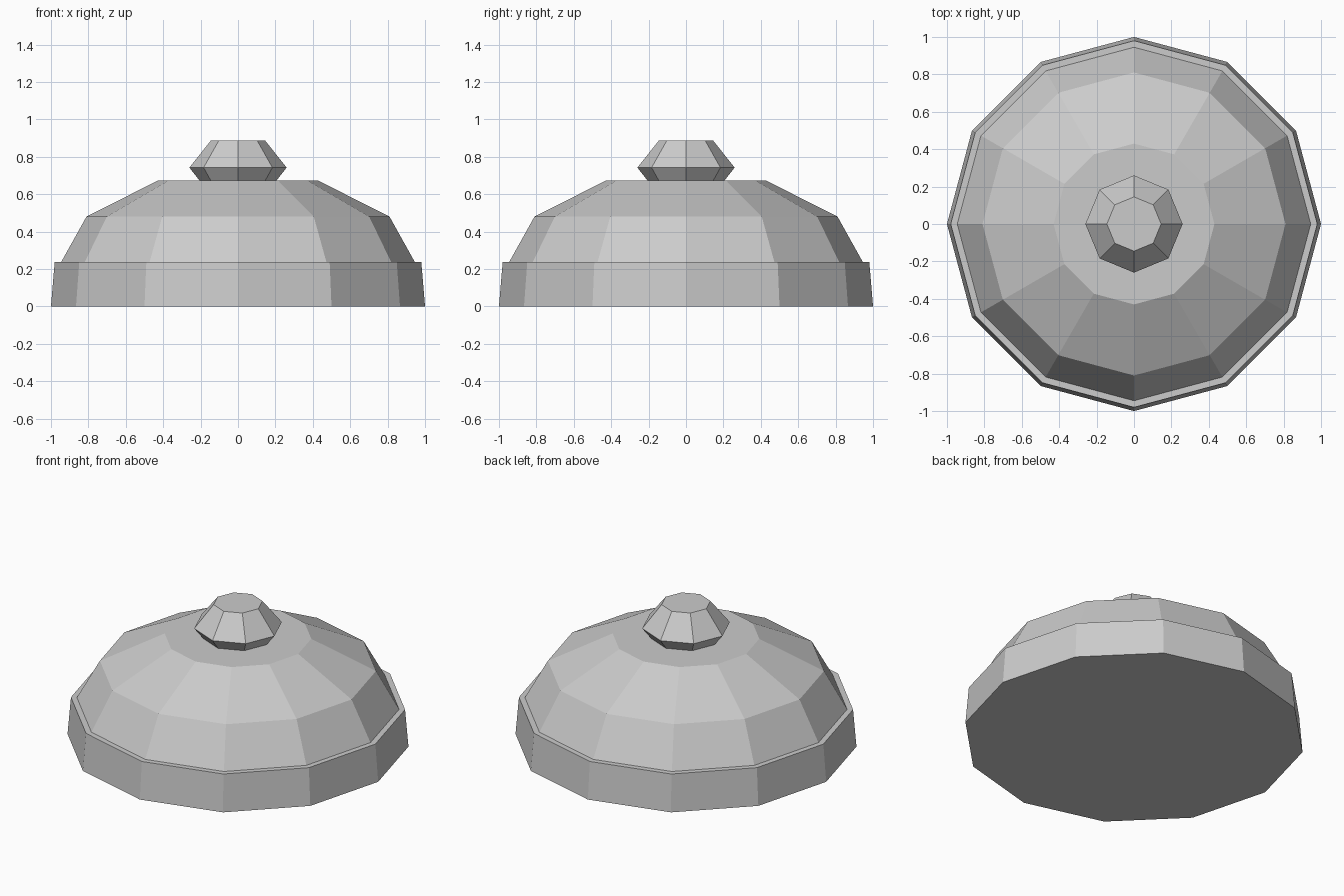
import bpy
from math import cos, sin, tau

default_cube = bpy.data.objects.get("Cube")
if default_cube:
    bpy.data.objects.remove(default_cube, do_unlink=True)

grey = bpy.data.materials.new("light_grey")
grey.use_nodes = True
colour = (0.6, 0.6, 0.6, 1)
grey.diffuse_color = colour
grey.node_tree.nodes["Principled BSDF"].inputs["Base Color"].default_value = colour


def lathe(name, sides, profile):
    """Closed, flat-faced solid turned from (radius, height) pairs."""
    verts = [(r * cos(tau * i / sides), r * sin(tau * i / sides), z)
             for r, z in profile for i in range(sides)]
    faces = [tuple(reversed(range(sides))),
             tuple(range(len(verts) - sides, len(verts)))]
    for level in range(len(profile) - 1):
        low, high = level * sides, (level + 1) * sides
        for i in range(sides):
            j = (i + 1) % sides
            faces.append((low + i, low + j, high + j, high + i))
    mesh = bpy.data.meshes.new(name)
    mesh.from_pydata(verts, [], faces)
    mesh.materials.append(grey)
    obj = bpy.data.objects.new(name, mesh)
    bpy.context.collection.objects.link(obj)
    return obj


# Base band, stepped dome and faceted knob
lathe("base_and_dome", 12,
      [(1, 0), (0.98, 0.238), (0.945, 0.238), (0.81, 0.48), (0.43, 0.672)])
lathe("top_knob", 8, [(0.205, 0.672), (0.26, 0.742), (0.145, 0.887)])
